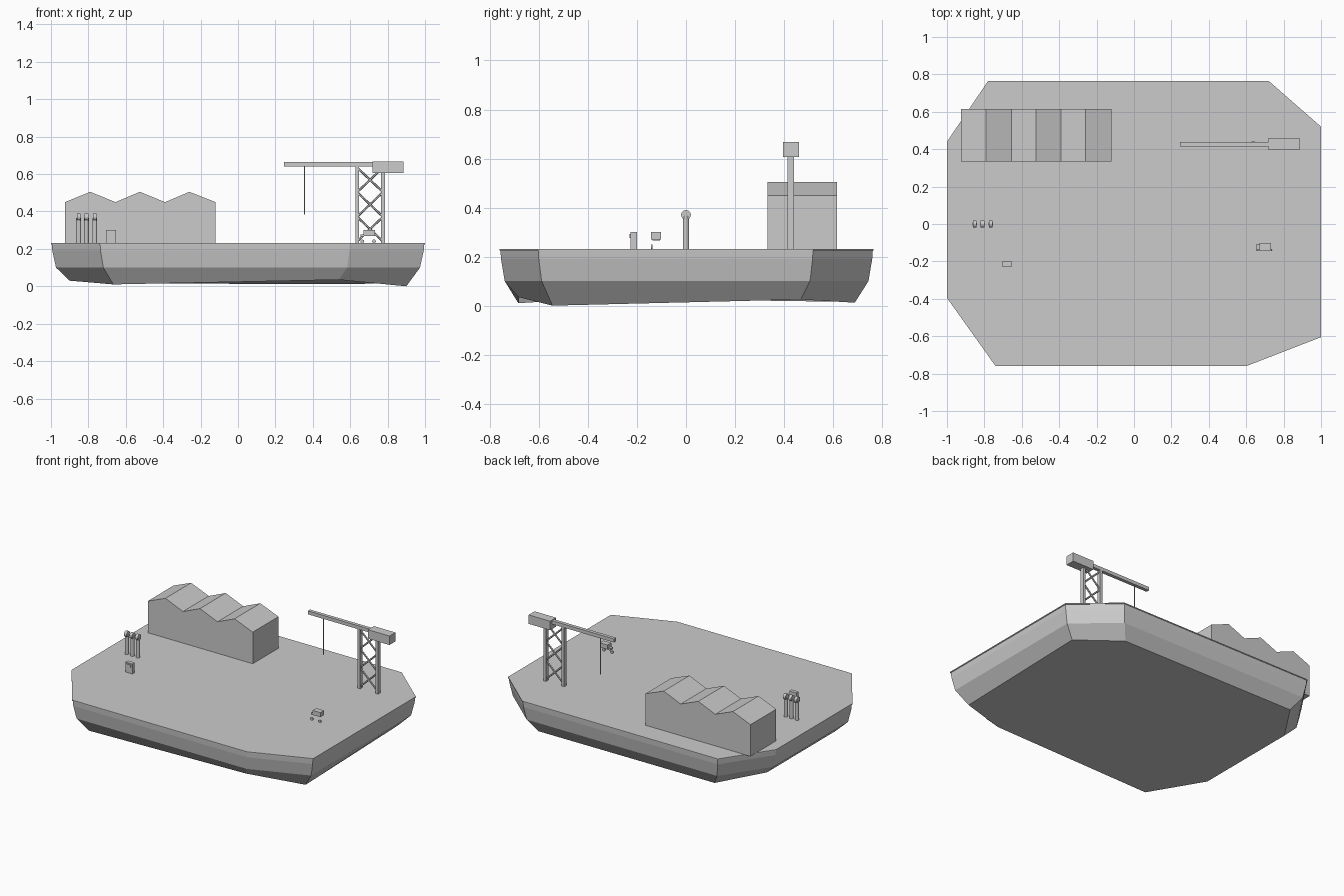
import bpy, bmesh, math
from mathutils import Vector

if "Cube" in bpy.data.objects:
    bpy.data.objects.remove(bpy.data.objects["Cube"])

DECK = 0.23


def make(name, bm):
    bmesh.ops.recalc_face_normals(bm, faces=bm.faces)
    me = bpy.data.meshes.new(name)
    bm.to_mesh(me)
    bm.free()
    ob = bpy.data.objects.new(name, me)
    bpy.context.collection.objects.link(ob)
    return ob


def loft(name, rings):
    """Skin closed rings of equal length and cap both ends."""
    bm = bmesh.new()
    rows = [[bm.verts.new(p) for p in r] for r in rings]
    n = len(rows[0])
    for a, b in zip(rows, rows[1:]):
        for i in range(n):
            j = (i + 1) % n
            bm.faces.new((a[i], a[j], b[j], b[i]))
    bm.faces.new(rows[0])
    bm.faces.new(rows[-1])
    return make(name, bm)


def box(name, x0, x1, y0, y1, z0, z1):
    return loft(name, [[(x0, y0, z), (x1, y0, z), (x1, y1, z), (x0, y1, z)] for z in (z0, z1)])


def rod(name, a, b, r, sides=12):
    """Cylinder between two points."""
    a, b = Vector(a), Vector(b)
    d = b - a
    bm = bmesh.new()
    bmesh.ops.create_cone(bm, cap_ends=True, segments=sides, radius1=r, radius2=r, depth=d.length)
    bm.transform(d.to_track_quat('Z', 'Y').to_matrix().to_4x4())
    bmesh.ops.translate(bm, verts=bm.verts, vec=(a + b) / 2)
    return make(name, bm)


# Floating hull: irregular octagon tapering to an uneven keel
outline = [(-1, 0.44), (-1, -0.395), (-0.74, -0.76), (0.6, -0.76),
           (1, -0.605), (1, 0.52), (0.72, 0.765), (-0.78, 0.765)]
keel = [0.03, 0.03, 0.01, 0.035, 0.0, 0.025, 0.012, 0.015]


def ring(s, z):
    return [(x * s, y * s, z) for x, y in outline]


bottom = [(x * 0.9, y * 0.9, z) for (x, y), z in zip(outline, keel)]
loft("hull", [bottom, ring(0.973, 0.1), ring(0.993, 0.19), ring(0.996, 0.225)])
loft("deck_plate", [ring(1, 0.224), ring(1, 0.231)])

# Shed with three gables
profile = [(-0.925, DECK), (-0.12, DECK), (-0.12, 0.45), (-0.26, 0.505), (-0.39, 0.45),
           (-0.525, 0.505), (-0.655, 0.45), (-0.79, 0.505), (-0.925, 0.45)]
loft("workshop", [[(x, y, z) for x, z in profile] for y in (0.333, 0.615)])

# Crane: two posts, cross bracing, jib, counterweight, cable
CY = 0.427
for i, x in enumerate((0.637, 0.775)):
    box(f"crane_post_{i}", x - 0.01, x + 0.01, CY - 0.013, CY + 0.013, DECK, 0.642)
panels = 3
step = (0.635 - 0.24) / panels
for i in range(panels):
    z0, z1 = 0.24 + i * step, 0.24 + (i + 1) * step
    rod(f"crane_brace_a_{i}", (0.637, CY, z0), (0.775, CY, z1), 0.006, 6)
    rod(f"crane_brace_b_{i}", (0.637, CY, z1), (0.775, CY, z0), 0.006, 6)
box("crane_jib", 0.245, 0.73, CY - 0.012, CY + 0.012, 0.64, 0.664)
box("crane_counterweight", 0.72, 0.885, 0.395, 0.46, 0.606, 0.668)
rod("crane_cable", (0.355, CY, 0.385), (0.355, CY, 0.645), 0.003, 6)

# Three vent posts with round drum heads
for i, x in enumerate((-0.852, -0.81, -0.766)):
    rod(f"vent_post_{i}", (x, 0, DECK), (x, 0, 0.365), 0.013)
    rod(f"vent_head_{i}", (x - 0.01, 0, 0.37), (x + 0.01, 0, 0.37), 0.02, 16)

# Control cabinet
box("cabinet", -0.706, -0.652, -0.226, -0.2, DECK, 0.3)
box("cabinet_panel", -0.695, -0.663, -0.231, -0.225, 0.275, 0.292)

# Small cart on wheels
box("cart_body", 0.672, 0.732, -0.142, -0.102, 0.27, 0.301)
box("cart_nose", 0.655, 0.674, -0.137, -0.107, 0.265, 0.278)
for i, x in enumerate((0.665, 0.727)):
    rod(f"cart_wheel_{i}", (x, -0.143, 0.24), (x, -0.137, 0.24), 0.01)
